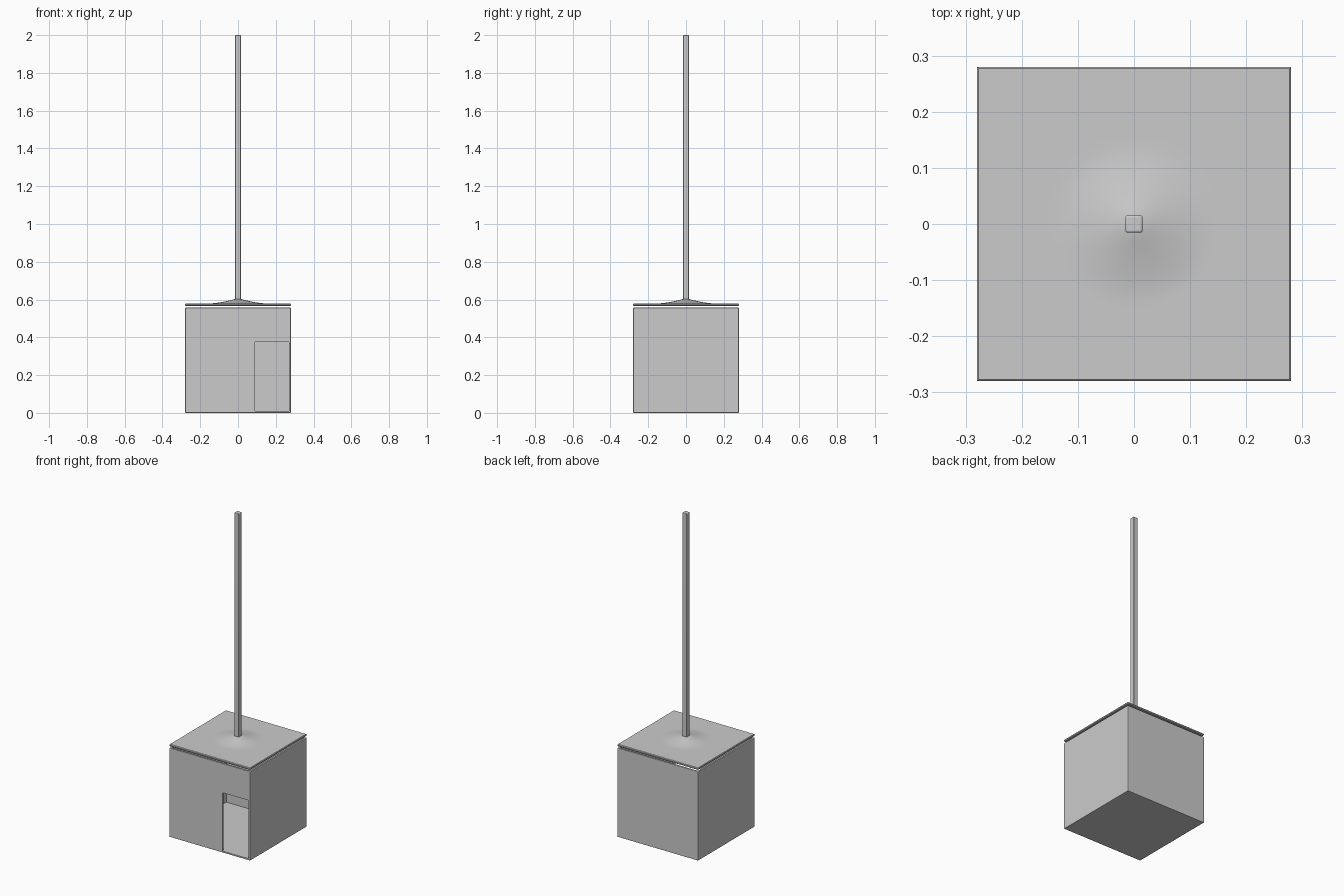
import bpy, bmesh, math

if "Cube" in bpy.data.objects:
    bpy.data.objects.remove(bpy.data.objects["Cube"])


def block(name, lo, hi):
    """Axis-aligned box between two corners."""
    bm = bmesh.new()
    bmesh.ops.create_cube(bm, size=1)
    for v in bm.verts:
        v.co = [lo[i] + (v.co[i] + 0.5) * (hi[i] - lo[i]) for i in range(3)]
    return finish(name, bm)


def finish(name, bm):
    bmesh.ops.recalc_face_normals(bm, faces=bm.faces)
    mesh = bpy.data.meshes.new(name)
    bm.to_mesh(mesh)
    bm.free()
    ob = bpy.data.objects.new(name, mesh)
    bpy.context.collection.objects.link(ob)
    return ob


def smooth(ob):
    bpy.ops.object.select_all(action='DESELECT')
    ob.select_set(True)
    bpy.context.view_layer.objects.active = ob
    bpy.ops.object.shade_smooth_by_angle(angle=math.radians(30))


def cut(ob, cutter):
    mod = ob.modifiers.new("cut_" + cutter.name, 'BOOLEAN')
    mod.operation, mod.object, mod.solver = 'DIFFERENCE', cutter, 'EXACT'
    cutter.hide_render = True
    cutter.hide_set(True)


H = 0.28      # half width
WALL = 0.01

# Hollow, open-topped box with a doorway in the front wall
box = block("box_body", (-H, -H, 0), (H, H, 0.557))
bev = box.modifiers.new("soft_edges", 'BEVEL')
bev.width, bev.segments = 0.003, 2
cut(box, block("cavity_cutter", (-H + WALL, -H + WALL, WALL), (H - WALL, H - WALL, 0.7)))
cut(box, block("doorway_cutter", (0.09, -H - 0.1, WALL), (H - WALL, -H + 0.05, 0.375)))


# Thin floating lid whose centre is drawn up into a shallow flare
def flare(r):
    t = max(0.0, 1 - max(r - 0.015, 0) / 0.125)
    return 0.58 + 0.023 * t ** 1.5


bm = bmesh.new()
bmesh.ops.create_grid(bm, x_segments=36, y_segments=36, size=H - 0.003)
for v in bm.verts:
    v.co.z = flare(math.hypot(v.co.x, v.co.y))
rim = [e for e in bm.edges if e.is_boundary]
size = H - 0.003
for new_size, z in ((H, 0.577), (H, 0.570), (H - 0.003, 0.567)):
    geom = bmesh.ops.extrude_edge_only(bm, edges=rim)["geom"]
    for v in (g for g in geom if isinstance(g, bmesh.types.BMVert)):
        v.co.x *= new_size / size
        v.co.y *= new_size / size
        v.co.z = z
    rim = [g for g in geom if isinstance(g, bmesh.types.BMEdge) and g.is_boundary]
    size = new_size
bmesh.ops.edgeloop_fill(bm, edges=rim)
lid = finish("lid", bm)
smooth(lid)

# Tall square pole with rounded corners
pole = block("pole", (-0.0155, -0.0155, 0.598), (0.0155, 0.0155, 2.0))
bev = pole.modifiers.new("round_corners", 'BEVEL')
bev.width, bev.segments = 0.004, 3
smooth(pole)
